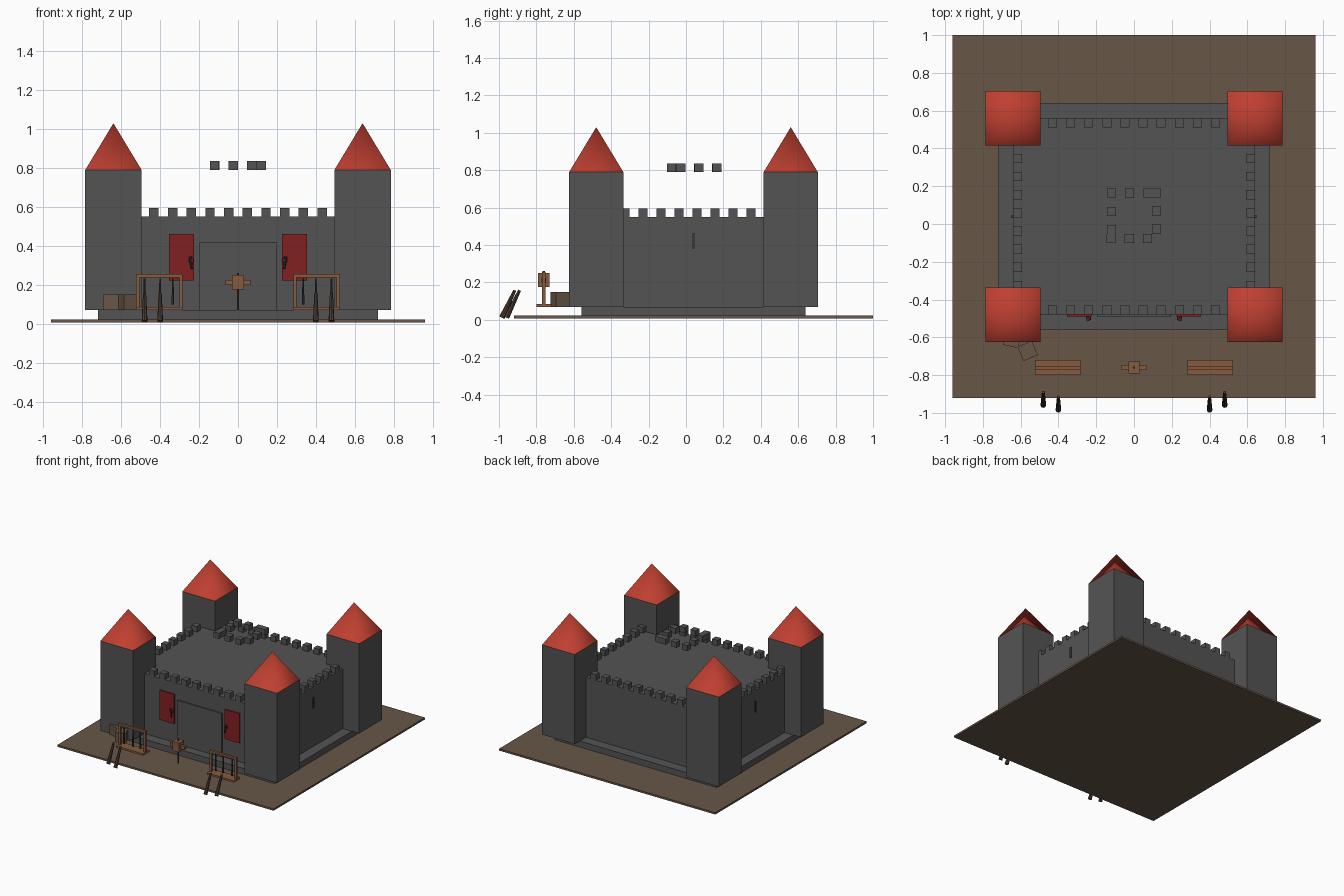
import bpy, math
from mathutils import Vector

old = bpy.data.objects.get("Cube")
if old:
    bpy.data.objects.remove(old, do_unlink=True)


def material(name, r, g, b):
    m = bpy.data.materials.new(name)
    m.use_nodes = True
    m.diffuse_color = (r, g, b, 1)
    m.node_tree.nodes["Principled BSDF"].inputs["Base Color"].default_value = (r, g, b, 1)
    return m


STONE = material("grey stone", 0.088, 0.088, 0.088)
EARTH = material("brown earth", 0.135, 0.092, 0.062)
ROOF = material("red roof", 0.52, 0.05, 0.03)
CLOTH = material("dark red cloth", 0.22, 0.014, 0.015)
WOOD = material("light wood", 0.24, 0.105, 0.05)
DARK = material("dark wood", 0.07, 0.045, 0.03)
IRON = material("dark iron", 0.04, 0.04, 0.042)


def finish(name, mat):
    ob = bpy.context.object
    ob.name = name
    ob.data.materials.append(mat)
    return ob


def box(name, mat, x, y, z, turn=0):
    """Box from (min, max) pairs on each axis, turned about its own centre."""
    centre = [(a + b) / 2 for a, b in (x, y, z)]
    bpy.ops.mesh.primitive_cube_add(size=1, location=centre, rotation=(0, 0, math.radians(turn)))
    ob = finish(name, mat)
    ob.scale = [b - a for a, b in (x, y, z)]
    return ob


def block(name, mat, cx, cy, z0, w, d, h, turn=0):
    """Box standing on height z0, centred on cx, cy."""
    return box(name, mat, (cx - w / 2, cx + w / 2), (cy - d / 2, cy + d / 2), (z0, z0 + h), turn)


def rod(name, mat, start, end, r0, r1, sides=8):
    """Tapered rod between two points."""
    a, b = Vector(start), Vector(end)
    bpy.ops.mesh.primitive_cone_add(vertices=sides, radius1=r0, radius2=r1,
                                    depth=(b - a).length, location=(a + b) / 2)
    ob = finish(name, mat)
    ob.rotation_euler = (b - a).to_track_quat('Z', 'Y').to_euler()
    return ob


# Ground, plinth and keep
MID = 0.04
FLOOR = 0.07
WALL = 0.55
box("ground", EARTH, (-0.96, 0.96), (-0.92, 1.0), (0.007, 0.022))
block("plinth", STONE, 0, MID, 0.022, 1.44, 1.2, FLOOR - 0.022)
block("keep", STONE, 0, MID, FLOOR, 1.28, 1.04, WALL - FLOOR)

# Corner towers with smooth shaded pyramid roofs
for sx in (-1, 1):
    for sy in (-1, 1):
        x, y = sx * 0.64, MID + sy * 0.52
        block("tower", STONE, x, y, FLOOR, 0.29, 0.29, 0.72)
        bpy.ops.mesh.primitive_cone_add(vertices=4, radius1=0.145 * math.sqrt(2), radius2=0,
                                        depth=0.24, end_fill_type='NOTHING',
                                        location=(x, y, 0.91), rotation=(0, 0, math.pi / 4))
        finish("tower_roof", ROOF)
        bpy.ops.object.shade_smooth()

# Battlements along the four walls
STEP = 0.096
SIZE = 0.048
for sign in (-1, 1):
    for i in range(10):
        block("merlon", STONE, (i - 4.5) * STEP, MID + sign * 0.496, WALL, SIZE, SIZE, 0.045)
    for i in range(8):
        block("merlon", STONE, sign * 0.616, -0.325 + i * STEP, WALL, SIZE, SIZE, 0.045)

# Central ring of raised blocks: three per side, stepping round the square
for i in range(3):
    s = i * STEP
    ring = ((-0.119 + s, 0.165), (-0.119, -0.077 + s + 0.048 * (i > 0) - 0.048 * (i == 2)),
            (0.119, 0.165 - s), (0.071 - s, -0.077))
    ring = (ring[0],
            (-0.119, -0.029 + s),
            ring[2],
            ring[3])
    for x, y in ring:
        block("raised_merlon", STONE, x, y, 0.79, SIZE, SIZE, 0.045)

# Gate slab
box("gate", STONE, (-0.197, 0.197), (-0.493, -0.47), (FLOOR, 0.42))

for s in (-1, 1):
    # Hanging panels with handles beside the gate
    block("red_panel", CLOTH, s * 0.29, -0.484, 0.222, 0.13, 0.012, 0.238)
    rod("handle_mount", CLOTH, (s * 0.24, -0.485, 0.325), (s * 0.24, -0.508, 0.325), 0.014, 0.012)
    rod("handle", IRON, (s * 0.237, -0.506, 0.28), (s * 0.245, -0.506, 0.345), 0.005, 0.009)

    # Arrow slits on the side walls
    block("arrow_slit", IRON, s * 0.643, MID, 0.38, 0.01, 0.014, 0.085)

    # Weapon racks
    cx, cy = s * 0.404, -0.76
    block("rack_base", WOOD, cx, cy, FLOOR, 0.24, 0.08, 0.015)
    block("rack_top", WOOD, cx, cy, 0.238, 0.24, 0.018, 0.017)
    for side in (-1, 1):
        block("rack_post", WOOD, cx + side * 0.111, cy, FLOOR, 0.016, 0.018, 0.175)
    for x in (0.335, 0.4, 0.48):
        rod("rack_weapon", IRON, (s * x, cy, 0.1), (s * x, cy, 0.232), 0.007, 0.005, 6)

    # Slanting stakes in front of the racks
    for x, y in ((0.48, -0.96), (0.4, -0.985)):
        rod("stake", DARK, (s * x, y, 0.012), (s * x, y + 0.07, 0.158), 0.015, 0.008)

# Training dummy
rod("dummy_post", DARK, (0, -0.76, FLOOR), (0, -0.76, 0.262), 0.006, 0.006)
block("dummy_body", WOOD, 0, -0.76, 0.176, 0.06, 0.062, 0.075)
block("dummy_arms", WOOD, 0, -0.76, 0.2, 0.13, 0.025, 0.025)

# Crates beside the front tower
block("crate", EARTH, -0.563, -0.672, FLOOR, 0.082, 0.082, 0.08, 23)
block("crate", EARTH, -0.645, -0.608, FLOOR, 0.082, 0.082, 0.08, -12)
